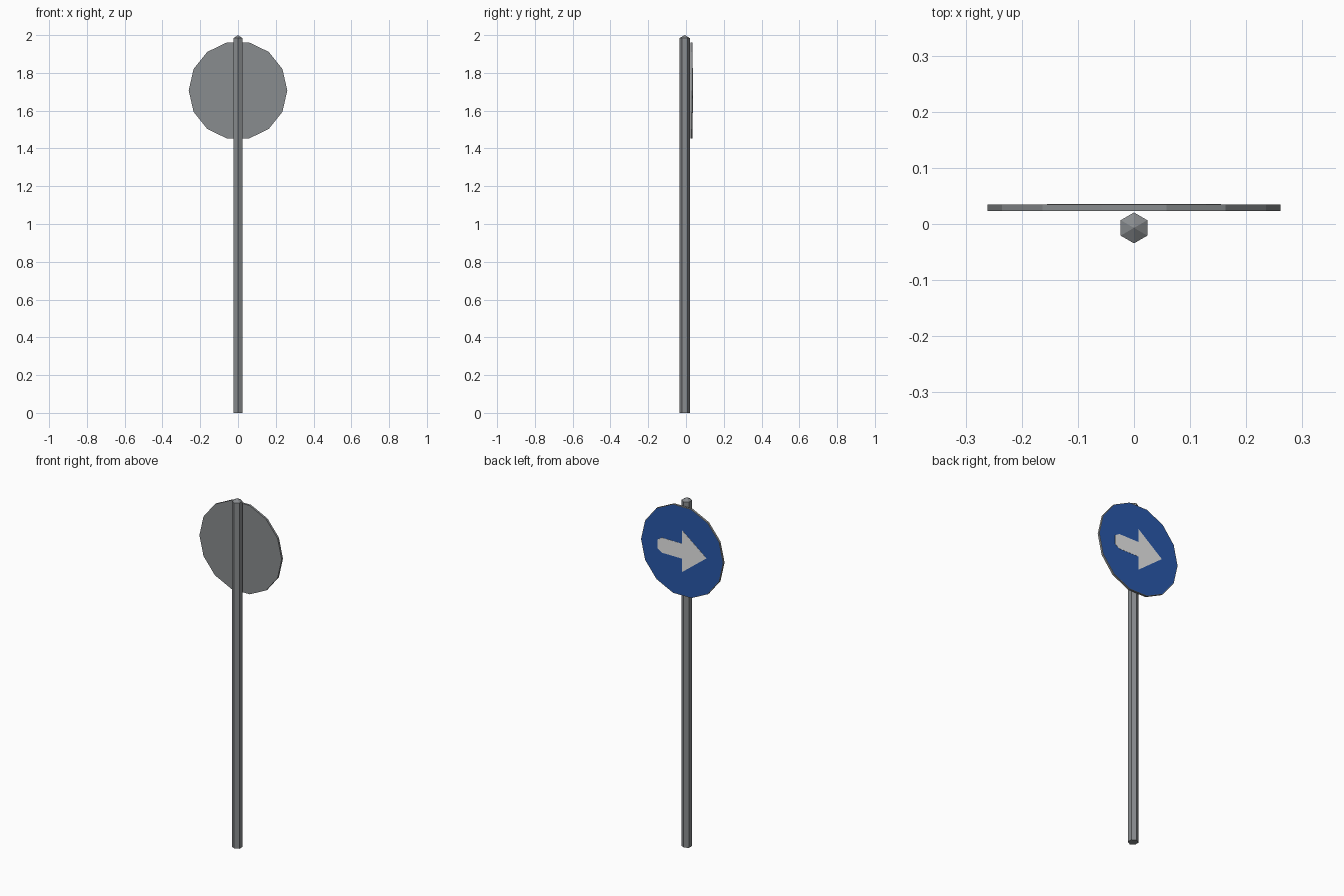
import bpy, bmesh
from math import cos, sin, pi

cube = bpy.data.objects.get("Cube")
if cube:
    bpy.data.objects.remove(cube)


def material(name, color):
    m = bpy.data.materials.new(name)
    m.use_nodes = True
    m.diffuse_color = (*color, 1)
    m.node_tree.nodes["Principled BSDF"].inputs["Base Color"].default_value = (*color, 1)
    return m


GREY = material("galvanised grey", (0.25, 0.262, 0.272))
BLUE = material("sign blue", (0.022, 0.098, 0.402))
WHITE = material("arrow white", (0.87, 0.87, 0.87))


def finish(name, bm, *mats):
    bmesh.ops.recalc_face_normals(bm, faces=bm.faces)
    mesh = bpy.data.meshes.new(name)
    bm.to_mesh(mesh)
    bm.free()
    for m in mats:
        mesh.materials.append(m)
    ob = bpy.data.objects.new(name, mesh)
    bpy.context.collection.objects.link(ob)
    return ob


def slab(outline, y0, y1):
    """Extrude an (x, z) outline from y0 to y1."""
    bm = bmesh.new()
    face = bm.faces.new([bm.verts.new((x, y0, z)) for x, z in outline])
    ext = bmesh.ops.extrude_face_region(bm, geom=[face])["geom"]
    for v in ext:
        if isinstance(v, bmesh.types.BMVert):
            v.co.y = y1
    return bm


# Hexagonal post with a low pointed cap
POST_Y, POST_R, SHOULDER = -0.007, 0.0275, 1.984
bm = bmesh.new()
corners = [(POST_R * sin(i * pi / 3), POST_Y + POST_R * cos(i * pi / 3)) for i in range(6)]
low = [bm.verts.new((x, y, 0)) for x, y in corners]
high = [bm.verts.new((x, y, SHOULDER)) for x, y in corners]
apex = bm.verts.new((0, POST_Y, 2))
bm.faces.new(low)
for i in range(6):
    j = (i + 1) % 6
    bm.faces.new((low[i], low[j], high[j], high[i]))
    bm.faces.new((high[i], high[j], apex))
finish("post", bm, GREY)

# Fourteen-sided sign plate with an inset blue face on its rear side
SIDES, RADIUS, SIGN_Z = 14, 0.261, 1.707
FACE_Y = 0.035
outline = [(RADIUS * cos(2 * pi * i / SIDES), SIGN_Z + RADIUS * sin(2 * pi * i / SIDES))
           for i in range(SIDES)]
bm = slab(outline, 0.023, FACE_Y)
bm.normal_update()
panel = [f for f in bm.faces if f.calc_center_median().y > FACE_Y - 0.001]
bmesh.ops.inset_region(bm, faces=panel, thickness=0.003)
for f in panel:
    f.material_index = 1
finish("sign_plate", bm, GREY, BLUE)

# Arrow pointing to the model's right, drawn as one half and mirrored
half = [(0.155, 0.026), (0.128, 0.043), (0, 0.043), (0, 0.12)]
arrow = half + [(-0.155, 0)] + [(x, -z) for x, z in reversed(half)]
bm = slab([(x, SIGN_Z + z) for x, z in arrow], FACE_Y - 0.001, FACE_Y + 0.001)
finish("arrow", bm, WHITE)
